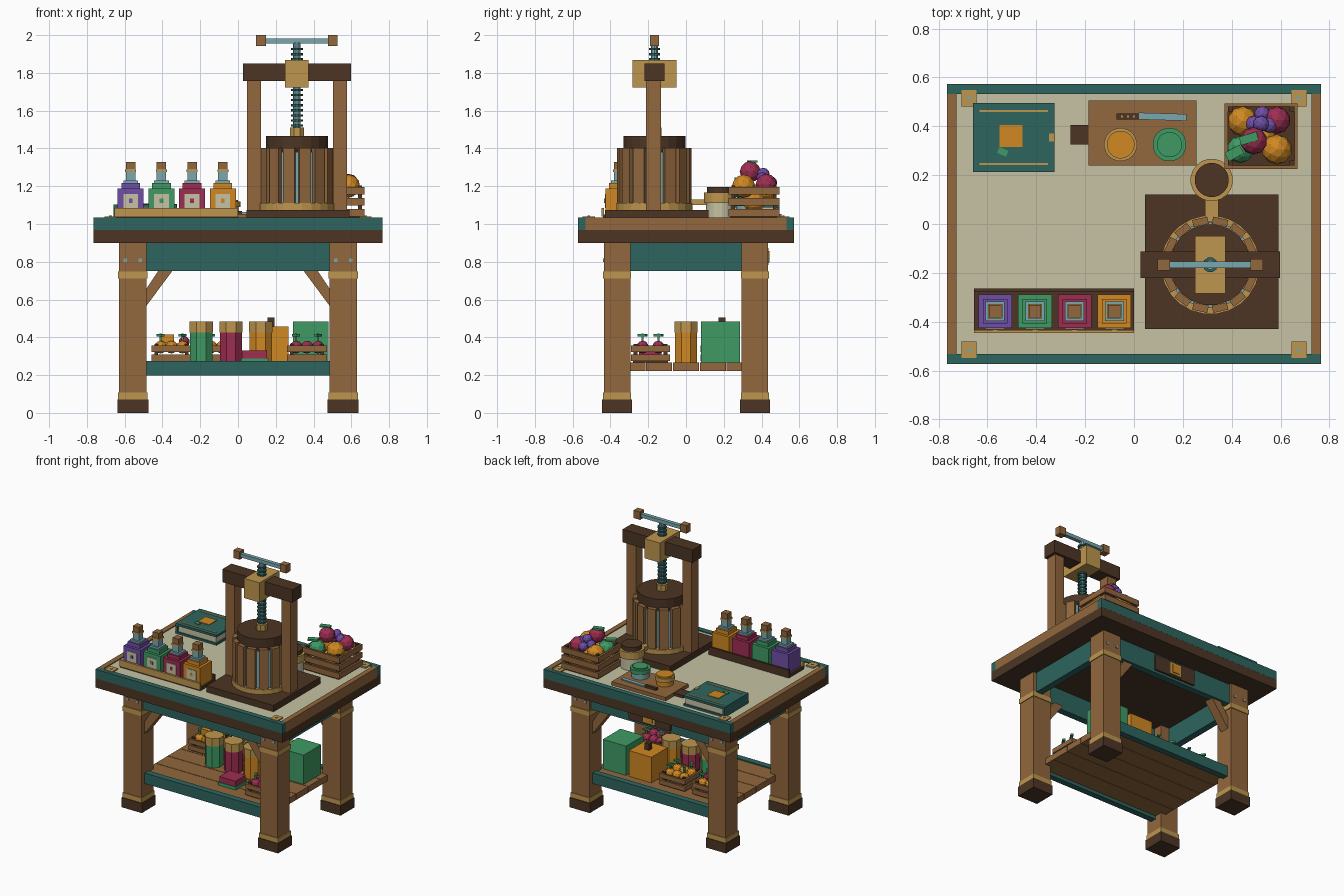
import bpy
import bmesh
import math
from mathutils import Matrix, Vector

default_cube = bpy.data.objects.get("Cube")
if default_cube:
    bpy.data.objects.remove(default_cube, do_unlink=True)


# Materials
def to_linear(value):
    return value / 12.92 if value < .04 else ((value + .055) / 1.055) ** 2.4


def make_material(name, red, green, blue):
    colour = [to_linear(channel / 255) for channel in (red, green, blue)] + [1]
    material = bpy.data.materials.new(name)
    material.use_nodes = True
    material.diffuse_color = colour
    material.node_tree.nodes["Principled BSDF"].inputs["Base Color"].default_value = colour
    return material


wood = make_material("warm wood", 146, 103, 61)
dark = make_material("dark wood", 76, 53, 36)
brass = make_material("brass", 190, 150, 78)
teal = make_material("teal paint", 46, 101, 95)
cream = make_material("cream", 198, 194, 164)
metal = make_material("pale blue metal", 122, 168, 176)
purple = make_material("purple", 112, 78, 166)
green = make_material("green", 62, 154, 100)
crimson = make_material("crimson", 158, 46, 82)
orange = make_material("orange", 208, 136, 34)


# Shape helpers
def finish(name, material, mesh_builder):
    mesh = bpy.data.meshes.new(name)
    bmesh.ops.recalc_face_normals(mesh_builder, faces=mesh_builder.faces)
    mesh_builder.to_mesh(mesh)
    mesh_builder.free()
    mesh.materials.append(material)
    part = bpy.data.objects.new(name, mesh)
    bpy.context.scene.collection.objects.link(part)
    return part


def block(name, material, x, y, base, width, depth, height, turn=0):
    builder = bmesh.new()
    place = Matrix.Translation((x, y, base + height / 2)) @ Matrix.Rotation(turn, 4, "Z")
    bmesh.ops.create_cube(builder, size=1, matrix=place @ Matrix.Diagonal((width, depth, height, 1)))
    return finish(name, material, builder)


def drum(name, material, x, y, base, radius, height, sides=20):
    builder = bmesh.new()
    turn = Matrix.Rotation(math.pi / sides, 4, "Z")
    bmesh.ops.create_cone(builder, cap_ends=True, segments=sides, radius1=radius, radius2=radius,
                          depth=height, matrix=Matrix.Translation((x, y, base + height / 2)) @ turn)
    return finish(name, material, builder)


def ball(name, material, x, y, z, radius):
    builder = bmesh.new()
    bmesh.ops.create_icosphere(builder, subdivisions=2, radius=radius, matrix=Matrix.Translation((x, y, z)))
    return finish(name, material, builder)


def prism(name, material, outline, y, depth):
    builder = bmesh.new()
    face = builder.faces.new([builder.verts.new((x, y - depth / 2, z)) for x, z in outline])
    extruded = bmesh.ops.extrude_face_region(builder, geom=[face])["geom"]
    verts = [item for item in extruded if isinstance(item, bmesh.types.BMVert)]
    bmesh.ops.translate(builder, verts=verts, vec=Vector((0, depth, 0)))
    return finish(name, material, builder)


def crate(name, x, y, base, width, depth, height, rows):
    block(name + "_floor", dark, x, y, base, width - .02, depth - .02, .015)
    pitch = height / rows
    for side in (-1, 1):
        for row in range(rows):
            z = base + row * pitch + pitch * .15
            block(name + "_long_slat", wood, x, y + side * (depth / 2 - .007), z, width, .014, pitch * .7)
            block(name + "_end_slat", wood, x + side * (width / 2 - .007), y, z, .014, depth, pitch * .7)
        for end in (-1, 1):
            block(name + "_corner_post", dark, x + side * (width / 2 - .024), y + end * (depth / 2 - .024),
                  base, .02, .02, height)


# Table top with a framed cream work surface
block("table_slab", dark, 0, 0, .9, 1.53, 1.145, .068)
block("work_surface", cream, 0, 0, .968, 1.46, 1.08, .06)
for side in (-1, 1):
    block("long_rim", teal, 0, side * .553, .968, 1.53, .04, .067)
    block("end_rim", wood, side * .746, 0, .962, .038, 1.066, .073)
    for end in (-1, 1):
        block("corner_plate", brass, side * .675, end * .515, 1.03, .062, .068, .01)
        block("corner_stud", metal, side * .675, end * .515, 1.04, .014, .014, .004)

# Legs, aprons, braces and shelf rails
for side in (-1, 1):
    for end in (-1, 1):
        x, y = side * .557, end * .365
        block("leg", wood, x, y, .05, .145, .14, .85)
        block("leg_foot", dark, x, y, 0, .164, .16, .072)
        block("leg_lower_band", brass, x, y, .072, .156, .15, .036)
        block("leg_upper_band", brass, x, y, .712, .156, .15, .036)
        for offset in (-.04, .04):
            block("leg_stud", metal, x + offset, end * .436, .8, .018, .008, .018)
        outline = [(side * a, b) for a, b in ((.49, .56), (.49, .65), (.42, .755), (.345, .755))]
        prism("leg_brace", wood, outline, y, .07)
    block("long_apron", teal, 0, side * .39, .752, 1.0, .05, .15)
    block("end_apron", teal, side * .58, 0, .752, .05, .62, .15)
    block("shelf_rail", teal, 0, side * .375, .198, 1.0, .045, .078)
for plank in range(5):
    block("shelf_plank", wood, 0, (plank - 2) * .142, .222, 1.05, .138, .045)

# Emblem on the back apron
block("back_plaque", dark, 0, .421, .77, .34, .014, .115)
block("back_plaque_frame", brass, 0, .43, .782, .1, .012, .09)
block("back_plaque_emblem", orange, 0, .438, .796, .06, .008, .06)

# Press frame and screw
px, py = .312, -.167
block("press_base", dark, .318, -.155, 1.028, .547, .55, .047)
for side in (-1, 1):
    block("press_post", wood, px + side * .228, py - .005, 1.07, .074, .08, .69)
    block("handle_grip", wood, px + side * .19, py, 1.942, .052, .048, .058)
block("press_beam", dark, px, py, 1.756, .572, .107, .095)
block("press_block", brass, px, py, 1.722, .125, .234, .145)
block("handle_bar", metal, px, py, 1.956, .35, .028, .026)
drum("press_screw", metal, px, py, 1.46, .02, .5, 10)
for turn in range(16):
    drum("screw_thread", teal, px, py, 1.515 + turn * .027, .031, .012, 10)
drum("screw_nut", brass, px, py, 1.46, .04, .05, 8)

# Press basket with spaced staves
drum("basket_hoop", brass, px, py, 1.075, .203, .035, 24)
drum("basket_core", dark, px, py, 1.1, .15, .29, 24)
drum("press_lid", dark, px, py, 1.39, .166, .076, 20)
staves = 14
for index in range(staves):
    angle = math.tau * index / staves
    block("basket_stave", wood, px + .18 * math.cos(angle), py + .18 * math.sin(angle),
          1.09, .03, .063, .312, angle)
    angle += math.pi / staves
    block("basket_rod", metal, px + .168 * math.cos(angle), py + .168 * math.sin(angle),
          1.1, .014, .016, .28, angle)

# Spout and collecting jar
block("spout", brass, .318, .06, 1.1, .056, .1, .03)
drum("jar_body", cream, .318, .18, 1.028, .076, .09)
drum("jar_band", brass, .318, .18, 1.112, .087, .054)
drum("jar_lid", dark, .318, .18, 1.16, .07, .036)

# Bottle tray
block("tray_floor", dark, -.327, -.353, 1.028, .655, .175, .022)
block("tray_front", brass, -.327, -.44, 1.04, .655, .014, .045)
block("tray_back", dark, -.327, -.272, 1.04, .655, .014, .045)
for index, liquid in enumerate((purple, green, crimson, orange)):
    x, y = -.568 + index * .1625, -.357
    block("bottle_body", liquid, x, y, 1.05, .138, .138, .138)
    block("bottle_shoulder", liquid, x, y, 1.188, .1, .1, .028)
    block("bottle_collar", metal, x, y, 1.216, .078, .078, .014)
    block("bottle_neck", metal, x, y, 1.23, .05, .05, .06)
    block("bottle_ring", brass, x, y, 1.275, .058, .058, .014)
    block("bottle_cork", wood, x, y, 1.289, .05, .05, .04)
    block("bottle_label", cream, x, y - .07, 1.085, .078, .006, .074)
    block("label_mark", liquid, x, y - .074, 1.112, .02, .004, .022)

# Recipe book
bx, by = -.492, .354
block("book_back_cover", teal, bx, by, 1.028, .335, .282, .014)
block("book_pages", cream, bx, by, 1.042, .315, .262, .045)
block("book_front_cover", teal, bx, by, 1.087, .335, .282, .016)
block("book_spine", teal, bx - .16, by, 1.03, .015, .282, .07)
block("book_emblem", orange, -.503, .36, 1.102, .094, .09, .006)
block("book_leaf", green, -.537, .295, 1.102, .04, .026, .006, -.4)
for side in (-1, 1):
    block("book_trim", brass, bx, by + side * .108, 1.102, .28, .008, .004)
block("book_clasp", brass, bx + .157, by, 1.07, .024, .034, .037)

# Cutting board, knife and two small pots
block("cutting_board", wood, .034, .372, 1.028, .442, .265, .026)
block("board_handle", dark, -.223, .365, 1.03, .074, .08, .02)
block("knife_handle", dark, -.025, .44, 1.054, .092, .026, .016)
block("knife_blade", metal, .117, .439, 1.056, .196, .028, .008, -.03)
for x in (-.05, -.025, 0):
    block("knife_rivet", brass, x, .44, 1.07, .008, .008, .003)
drum("orange_pot", orange, -.055, .325, 1.054, .058, .045)
drum("orange_pot_rim", brass, -.055, .325, 1.09, .068, .028)
drum("orange_pot_top", orange, -.055, .325, 1.118, .057, .01)
drum("green_pot", metal, .145, .325, 1.054, .06, .04)
drum("green_pot_lid", green, .145, .325, 1.094, .069, .03)
drum("green_pot_cap", green, .145, .325, 1.124, .052, .01)

# Fruit crate on the table
crate("fruit_crate", .52, .36, 1.03, .3, .268, .175, 3)
for material, x, y, z, radius in (
        (orange, .445, .42, 1.18, .062), (crimson, .585, .425, 1.21, .056),
        (orange, .585, .305, 1.2, .062), (green, .435, .305, 1.18, .056),
        (crimson, .49, .34, 1.277, .056), (orange, .52, .36, 1.12, .06)):
    ball("large_fruit", material, x, y, z, radius)
for x, y, z in ((.49, .41, 1.23), (.525, .45, 1.22), (.555, .405, 1.24), (.52, .41, 1.265)):
    ball("berry", purple, x, y, z, .033)
block("fruit_leaf", green, .47, .35, 1.325, .075, .036, .012, .3)
block("fruit_leaf", green, .41, .29, 1.235, .07, .04, .012, .5)

# Storage jars and boxes on the shelf
for index, filling in enumerate((green, crimson, orange)):
    x = -.195 + index * .158
    drum("storage_jar", filling, x, 0, .267, .064, .16, 8)
    drum("storage_jar_lid", brass, x, 0, .425, .067, .06, 8)
block("green_box", green, .385, .183, .267, .19, .205, .216)
block("orange_box", orange, .175, .19, .267, .185, .19, .19)
block("orange_box_knob", dark, .175, .19, .457, .036, .036, .048)
block("cloth_base", green, .088, -.19, .267, .145, .13, .022)
block("cloth_fold", crimson, .088, -.19, .289, .132, .12, .04)

# Vegetable crates on the shelf
for name, x, y, crop in (("root_crate", .365, -.188, crimson), ("carrot_crate", -.352, .18, orange),
                         ("squash_crate", -.085, .18, orange)):
    crate(name, x, y, .268, .21, .206, .096, 2)
    for column in (-1, 0, 1):
        for row in (-1, 1):
            cx, cy = x + column * .058, y + row * .042
            ball("vegetable", crop, cx, cy, .348, .034)
            if (column + row) % 2 == 0:
                block("vegetable_stem", green, cx, cy, .375, .012, .012, .045)
                block("vegetable_leaf", green, cx, cy, .405, .05, .02, .012, column)
ball("loose_beet", crimson, -.285, .18, .375, .03)
block("loose_squash", orange, -.375, .18, .37, .07, .06, .045)
